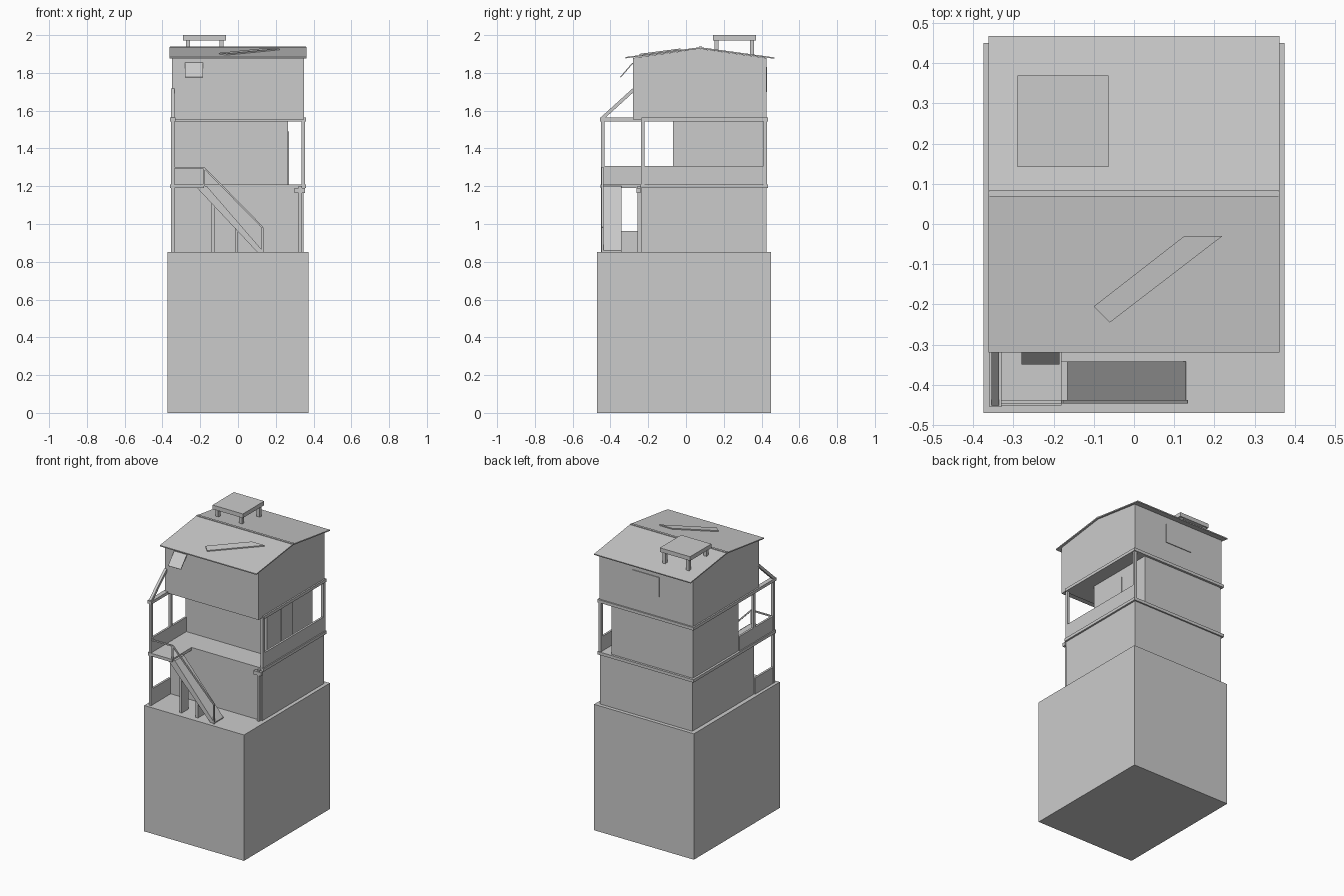
import bpy
from mathutils import Vector


def mesh(name, verts, faces):
    me = bpy.data.meshes.new(name)
    me.from_pydata([tuple(v) for v in verts], [], faces)
    me.update()
    ob = bpy.data.objects.new(name, me)
    bpy.context.collection.objects.link(ob)
    return ob


def prism(name, ring, offset):
    """Extrude a closed ring of points by an offset vector."""
    n = len(ring)
    a = [Vector(p) for p in ring]
    b = [p + Vector(offset) for p in a]
    # keep the winding outward whichever way the ring runs
    normal = sum((a[i].cross(a[(i + 1) % n]) for i in range(n)), Vector())
    if normal.dot(Vector(offset)) < 0:
        a.reverse()
        b.reverse()
    faces = [tuple(reversed(range(n))), tuple(range(n, 2 * n))]
    faces += [(i, (i + 1) % n, (i + 1) % n + n, i + n) for i in range(n)]
    return mesh(name, a + b, faces)


def box(name, x0, x1, y0, y1, z0, z1):
    return prism(name, [(x0, y0, z0), (x1, y0, z0), (x1, y1, z0), (x0, y1, z0)],
                 (0, 0, z1 - z0))


def post(name, x, y, z0, z1, w=0.018):
    return box(name, x - w / 2, x + w / 2, y - w / 2, y + w / 2, z0, z1)


def bar(name, a, b, w=0.009):
    """Square bar between two points in an xz or yz plane."""
    a, b = Vector(a), Vector(b)
    d = (b - a).normalized()
    side = Vector((0, 1, 0)) if abs(d.y) < 0.1 else Vector((1, 0, 0))
    up = d.cross(side).normalized() * w / 2
    side = side * w / 2
    return prism(name, [a - side - up, a + side - up, a + side + up, a - side + up], b - a)


G, F1, F2 = 0.853, 1.2, 1.553  # ground, first slab and second slab heights

# Plinth and the three storeys
box("plinth", -0.374, 0.374, -0.47, 0.45, 0, G)
box("ground_storey", -0.345, 0.348, -0.238, 0.425, G, F1)
box("middle_storey", -0.345, 0.265, -0.07, 0.42, F1, F2)
prism("top_storey", [(-0.35, -0.28, F2), (-0.35, 0.425, F2), (-0.35, 0.425, 1.879),
                     (-0.35, 0.072, 1.928), (-0.35, -0.28, 1.879)], (0.7, 0, 0))

# Floor slabs, the lower one with a stair landing
prism("lower_slab", [(-0.36, -0.452, F1 - 0.01), (-0.18, -0.452, F1 - 0.01),
                     (-0.18, -0.24, F1 - 0.01), (0.36, -0.24, F1 - 0.01),
                     (0.36, 0.435, F1 - 0.01), (-0.36, 0.435, F1 - 0.01)], (0, 0, 0.02))
box("upper_slab", -0.36, 0.36, -0.235, 0.435, F2 - 0.01, F2 + 0.01)
box("upper_beam", -0.36, -0.33, -0.455, -0.235, F2 - 0.01, F2 + 0.01)

# Corner posts
for i, (x, y) in enumerate([(-0.345, -0.44), (-0.345, -0.228), (0.345, -0.228), (0.345, 0.42)]):
    post(f"balcony_post_{i}", x, y, F1, F2)
post("landing_post", -0.345, -0.44, G, F1)
post("porch_post", 0.33, -0.248, G, F1)
box("post_bracket", 0.30, 0.355, -0.262, -0.24, 1.165, F1 - 0.01)

# Parapets and low yard wall
box("left_parapet", -0.352, -0.338, -0.445, -0.07, F1, 1.308)
box("right_parapet", 0.338, 0.352, -0.228, 0.42, F1, 1.308)
box("yard_wall", -0.352, -0.338, -0.44, -0.238, G, 0.962)

# Stair ramp with support walls
prism("stair_ramp", [(-0.225, -0.44, F1), (-0.165, -0.44, F1), (0.13, -0.44, G + 0.006),
                     (0.13, -0.44, G), (0.10, -0.44, G)], (0, 0.098, 0))
for x, top in ((-0.13, 1.11), (-0.008, 0.985)):
    box("stair_support", x - 0.009, x + 0.009, -0.43, -0.355, G, top)

# Stair railing
rail = [(-0.345, -0.442, 1.298), (-0.18, -0.442, 1.298), (0.13, -0.442, 0.982), (0.13, -0.442, G)]
for i in range(3):
    bar(f"stair_rail_{i}", rail[i], rail[i + 1])
bar("rail_upright", (-0.18, -0.442, F1), (-0.18, -0.442, 1.298))

# Diagonal brace from the beam to the top storey
bar("beam_brace", (-0.345, -0.445, F2 + 0.005), (-0.345, -0.278, 1.71), 0.018)

# Pitched roof sheets and ridge cap
prism("roof", [(-0.362, -0.32, 1.877), (-0.362, 0.075, 1.928), (-0.362, 0.467, 1.875),
               (-0.362, 0.468, 1.882), (-0.362, 0.075, 1.936), (-0.362, -0.32, 1.884)],
      (0.724, 0, 0))
box("ridge_cap", -0.36, 0.36, 0.068, 0.084, 1.93, 1.939)


# Loose patch lying on the front slope
def slope(x, y):
    return (x, y, 1.936 + (y - 0.075) * 0.1317)


prism("roof_patch", [slope(-0.10, -0.205), slope(-0.06, -0.245),
                     slope(0.22, -0.03), slope(0.125, -0.03)], (0, 0, 0.007))

# Rooftop vent cap on four legs
box("vent_cap", -0.29, -0.063, 0.142, 0.37, 1.972, 2.0)
for x in (-0.265, -0.087):
    for y in (0.162, 0.35):
        post("vent_leg", x, y, 1.895, 1.974, 0.022)

# Propped shutter under the front eave
prism("shutter", [(-0.28, -0.345, 1.775), (-0.185, -0.345, 1.775),
                  (-0.185, -0.28, 1.85), (-0.28, -0.28, 1.85)], (0, -0.004, 0.004))

# Thin door and rear window panels
box("side_door", 0.265, 0.27, 0.08, 0.2, F1 + 0.01, 1.49)
box("rear_window", -0.1, 0.1, 0.425, 0.43, 1.7, 1.83)
